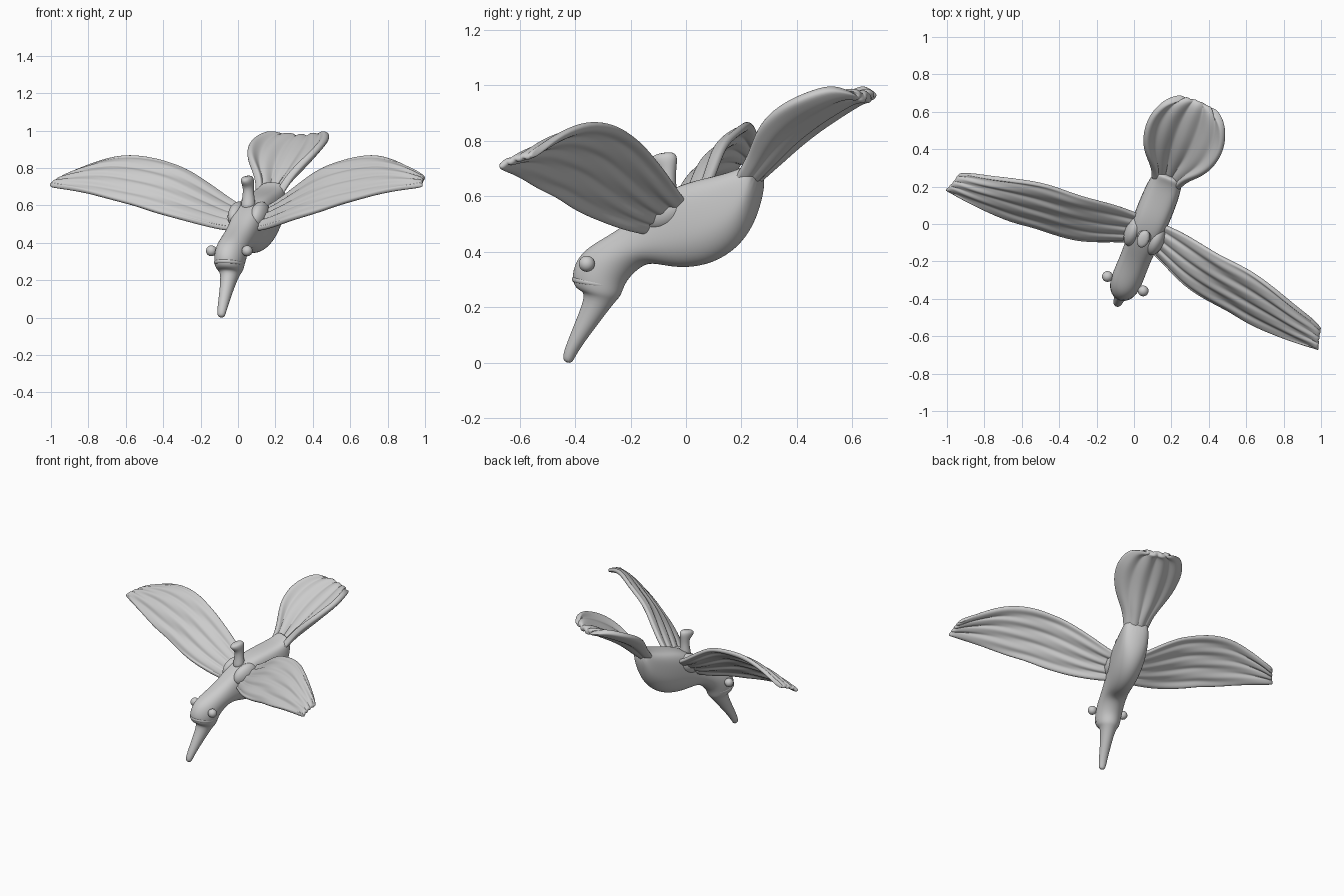
import bpy, bmesh, math
from mathutils import Vector, Matrix

if "Cube" in bpy.data.objects:
    bpy.data.objects.remove(bpy.data.objects["Cube"])

ANG = math.radians(22)              # heading of the bird, turned about z
C = Vector((0.05, -0.08, 0))        # point on the symmetry plane
N = Vector((math.cos(ANG), -math.sin(ANG), 0))   # sideways direction
D = Vector((math.sin(ANG), math.cos(ANG), 0))    # tailward direction
SWING = Matrix.Rotation(math.radians(-2.2), 3, 'Z')  # left wing sits a little further back


def place(u, v, z):
    return C + N * u + D * v + Vector((0, 0, z))


def along(y):
    return (y - C.y) / math.cos(ANG)


def mirror(p):
    q = p - C
    q = SWING @ (q - N * (2 * q.dot(N)))
    return C + Vector((q.x * .983, q.y * .983, q.z))


def make(name, rows, closed, thickness=0.0, levels=2):
    """Skin rows of points; closed rows make a capped tube, open rows a sheet."""
    bm = bmesh.new()
    grid = [[bm.verts.new(p) for p in r] for r in rows]
    n = len(grid[0])
    for a, b in zip(grid, grid[1:]):
        for j in range(n if closed else n - 1):
            k = (j + 1) % n
            bm.faces.new((a[j], a[k], b[k], b[j]))
    if closed:
        bm.faces.new(grid[0])
        bm.faces.new(grid[-1])
    bmesh.ops.recalc_face_normals(bm, faces=bm.faces)
    me = bpy.data.meshes.new(name)
    bm.to_mesh(me)
    bm.free()
    me.shade_smooth()
    ob = bpy.data.objects.new(name, me)
    bpy.context.collection.objects.link(ob)
    if thickness:
        s = ob.modifiers.new("thick", 'SOLIDIFY')
        s.thickness = thickness
        s.offset = 0
    s = ob.modifiers.new("smooth", 'SUBSURF')
    s.levels = s.render_levels = levels
    return ob


def loft(name, sections, n=16):
    """Sections: top (y, z), bottom (y, z), half width, flatness of the top."""
    rows = []
    for ty, tz, by, bz, w, flat in sections:
        row = []
        for i in range(n):
            a = 2 * math.pi * (i + 0.5) / n
            c, s = math.cos(a), math.sin(a)
            if s > 0:
                e = 1 - flat
                c = math.copysign(abs(c) ** e, c)
                s = s ** e
            t = (1 + s) / 2
            row.append(place(w * c, along(by + (ty - by) * t), bz + (tz - bz) * t))
        rows.append(row)
    return make(name, rows, True)


def blob(name, u, v, z, size, tilt=0):
    bpy.ops.mesh.primitive_uv_sphere_add(segments=24, ring_count=14, location=place(u, v, z))
    ob = bpy.context.object
    ob.name = name
    ob.scale = size
    ob.rotation_euler = (tilt, 0, -ANG)
    bpy.ops.object.shade_smooth()


# beak, head and boat-shaped body with a flattened back
loft("body", [
    (-.445, .006, -.412, -.008, .020, 0),
    (-.440, .045, -.397, .035, .026, 0),
    (-.392, .160, -.322, .135, .036, 0),
    (-.358, .250, -.262, .215, .050, 0),
    (-.380, .262, -.242, .235, .066, 0),
    (-.405, .280, -.232, .258, .077, 0),
    (-.408, .335, -.220, .290, .084, 0),
    (-.375, .402, -.190, .325, .086, 0),
    (-.300, .447, -.150, .355, .084, .1),
    (-.200, .505, -.110, .358, .084, .2),
    (-.100, .600, -.030, .338, .090, .4),
    (.000, .650, .070, .346, .098, .5),
    (.100, .672, .160, .390, .098, .5),
    (.190, .695, .225, .465, .092, .5),
    (.225, .715, .258, .560, .082, .4),
    (.250, .735, .275, .650, .065, .3)])

# mouth ridge under the head
loft("mouth_rim", [
    (-.400, .287, -.240, .264, .074, 0),
    (-.409, .297, -.230, .269, .081, 0),
    (-.409, .308, -.226, .278, .082, 0),
    (-.400, .318, -.230, .286, .074, 0)])

# hook on the back
loft("hook", [
    (-.112, .570, -.030, .590, .045, 0),
    (-.098, .625, -.036, .635, .036, 0),
    (-.094, .670, -.038, .672, .030, 0),
    (-.100, .700, -.034, .715, .031, 0),
    (-.130, .720, -.030, .745, .035, 0),
    (-.126, .750, -.048, .765, .028, 0)], 12)

# eyes and shoulders
for side, label in ((1, "right"), (-1, "left")):
    blob(label + "_eye", side * .103, -.258, .357, (.029, .029, .029))
    blob(label + "_shoulder", side * .065, .02, .55, (.045, .09, .065), .45)

# wings: front edge and back edge points, pleated between
WING = [
    ((.06, -.12, .465), (.09, .03, .560)),
    ((.15, -.20, .475), (.18, -.01, .590)),
    ((.27, -.34, .525), (.28, -.055, .665)),
    ((.42, -.425, .565), (.42, -.150, .785)),
    ((.52, -.470, .600), (.51, -.200, .825)),
    ((.62, -.535, .625), (.62, -.250, .858)),
    ((.77, -.595, .665), (.75, -.345, .872)),
    ((.89, -.640, .688), (.87, -.445, .825)),
    ((.965, -.665, .703), (.96, -.510, .775)),
    ((.985, -.676, .714), (1.003, -.555, .742))]
COLS = 17
rows = []
for i, (f, b) in enumerate(WING):
    f, b = Vector(f), Vector(b)
    span = (Vector(WING[min(i + 1, 9)][0]) - Vector(WING[max(i - 1, 0)][0])).normalized()
    up = (b - f).cross(span).normalized()
    if up.z < 0:
        up.negate()
    fade = min(1, (b - f).length / .25)
    row = []
    for j in range(COLS):
        t = j / (COLS - 1)
        pleat = .008 * math.cos(j * math.pi * .5 + i * .9) + .003 * math.cos(j * math.pi)
        row.append(f.lerp(b, t) + up * fade * (pleat + .012 * math.sin(math.pi * t)))
    rows.append(row)
make("right_wing", rows, False, .028)
make("left_wing", [[mirror(p) for p in r] for r in rows], False, .028)

# cupped fan tail: distance back, centre height, half width, edge lift
TAIL = [
    (.29, .610, .055, .03), (.345, .655, .075, .045), (.39, .695, .098, .065),
    (.44, .740, .145, .080), (.50, .795, .188, .078), (.58, .855, .212, .068),
    (.66, .905, .212, .052), (.73, .945, .183, .040), (.77, .962, .145, .022),
    (.795, .955, .090, .010)]
rows = []
for v, z, w, lift in TAIL:
    row = []
    for j in range(COLS):
        s = 2 * j / (COLS - 1) - 1
        pleat = .009 * min(1, w / .15) * math.cos(j * math.pi * .5)
        row.append(place(s * w, v - .03 * s * s * w / .2 - pleat * .5, z + lift * s * s + pleat))
    rows.append(row)
make("tail", rows, False, .04)
